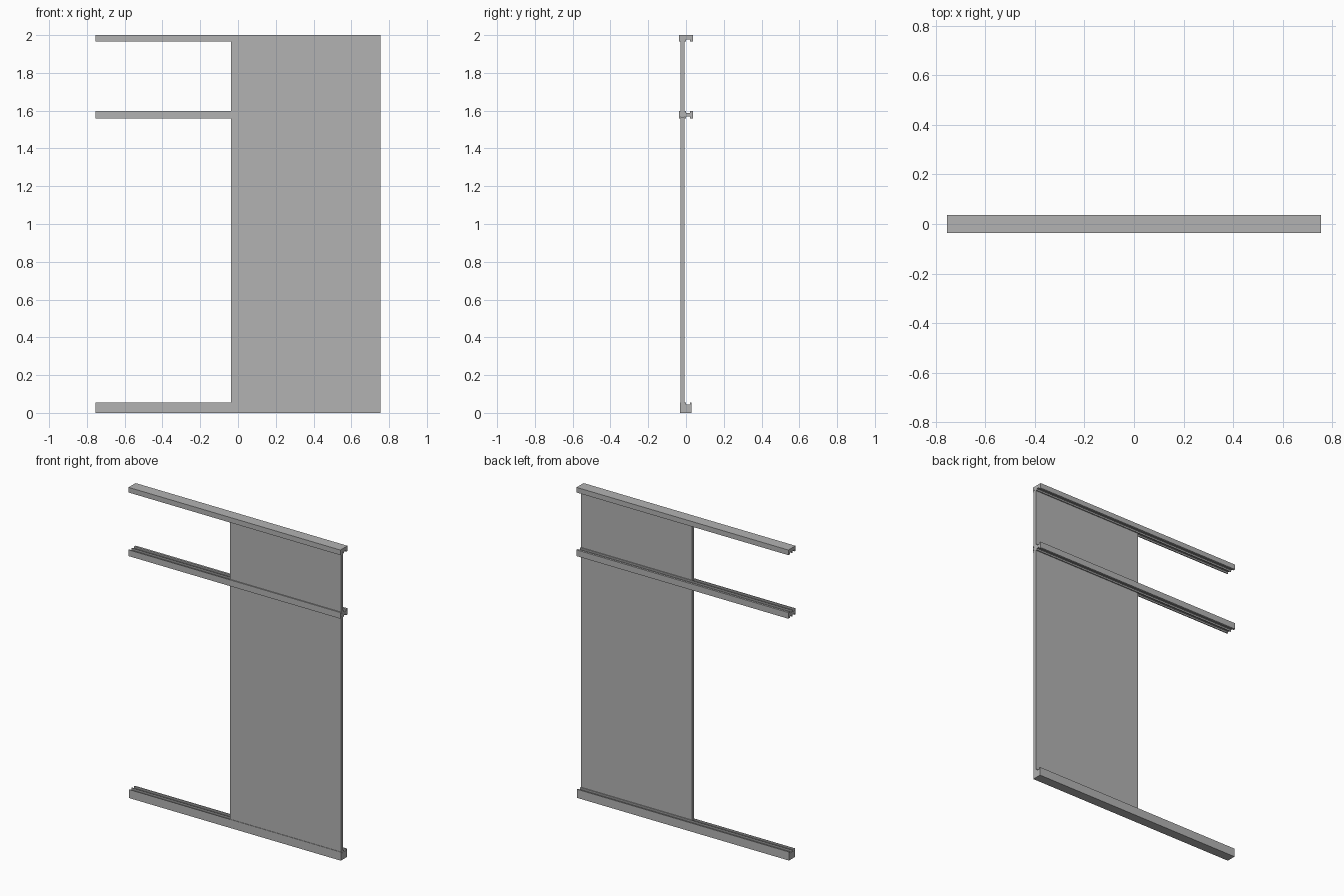
import bpy
import bmesh

cube = bpy.data.objects.get("Cube")
if cube:
    bpy.data.objects.remove(cube, do_unlink=True)

grey = bpy.data.materials.new("plain_grey")
grey.use_nodes = True
colour = (0.45, 0.45, 0.45, 1)
grey.diffuse_color = colour
grey.node_tree.nodes["Principled BSDF"].inputs["Base Color"].default_value = colour

HALF = 0.754          # half length of the rails
DEPTH = 0.01          # depth of the sliding grooves
FRONT_GROOVE = (-0.029, -0.007)
BACK_GROOVE = (0.0, 0.022)


def extrude_profile(name, profile, x0, x1):
    """Sweep a closed (y, z) profile along x."""
    bm = bmesh.new()
    face = bm.faces.new([bm.verts.new((x0, y, z)) for y, z in profile])
    swept = bmesh.ops.extrude_face_region(bm, geom=[face])
    verts = [v for v in swept["geom"] if isinstance(v, bmesh.types.BMVert)]
    bmesh.ops.translate(bm, verts=verts, vec=(x1 - x0, 0, 0))
    bmesh.ops.recalc_face_normals(bm, faces=bm.faces)
    mesh = bpy.data.meshes.new(name)
    bm.to_mesh(mesh)
    bm.free()
    mesh.materials.append(grey)
    obj = bpy.data.objects.new(name, mesh)
    bpy.context.collection.objects.link(obj)


def edge(y0, y1, z, floor):
    """One long side of a rail, front to back, with two grooves if floor differs."""
    points = [(y0, z)]
    if floor != z:
        for a, b in (FRONT_GROOVE, BACK_GROOVE):
            points += [(a, z), (a, floor), (b, floor), (b, z)]
    return points + [(y1, z)]


def rail(name, y0, y1, z0, z1, grooved_below, grooved_above):
    below = edge(y0, y1, z0, z0 + DEPTH * grooved_below)
    above = edge(y0, y1, z1, z1 - DEPTH * grooved_above)
    extrude_profile(name, below + above[::-1], -HALF, HALF)


def panel(name, z0, z1):
    y0, y1 = -0.0285, -0.0075
    extrude_profile(name, [(y0, z0), (y1, z0), (y1, z1), (y0, z1)], -0.037, HALF)


# Horizontal tracks
rail("bottom_rail", -0.032, 0.030, 0.0, 0.055, False, True)
rail("middle_rail", -0.036, 0.036, 1.558, 1.598, True, True)
rail("top_rail", -0.036, 0.036, 1.967, 2.0, True, False)

# Sliding panels seated in the front grooves
panel("lower_panel", 0.0455, 1.5675)
panel("upper_panel", 1.5885, 1.9765)
